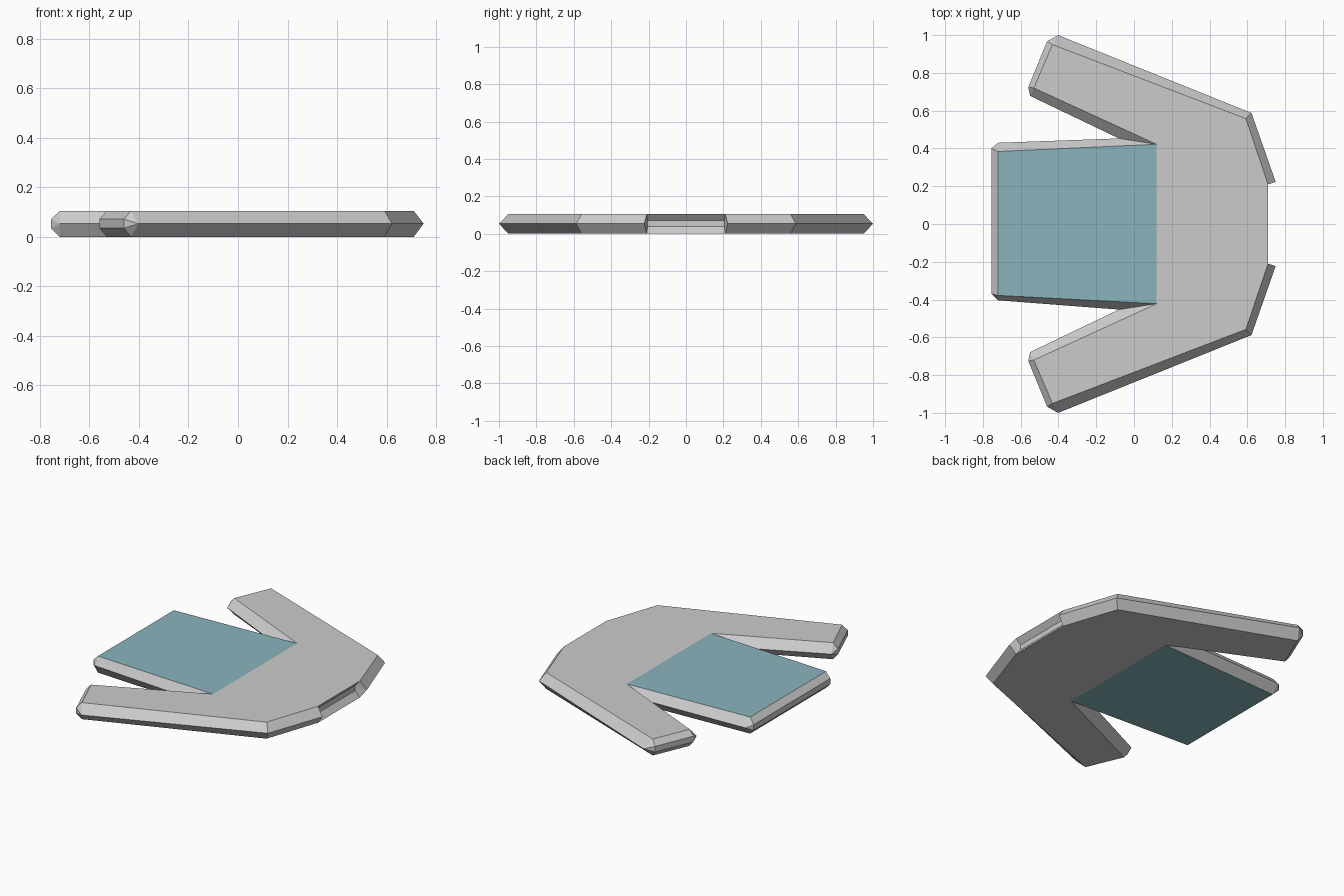
import bpy, bmesh

if "Cube" in bpy.data.objects:
    bpy.data.objects.remove(bpy.data.objects["Cube"])

HEIGHT, MID = 0.105, 0.0535


def material(name, color):
    m = bpy.data.materials.new(name)
    m.diffuse_color = color
    m.use_nodes = True
    m.node_tree.nodes["Principled BSDF"].inputs["Base Color"].default_value = m.diffuse_color
    return m


def plate(name, chain, cap_mat=None):
    """Flat plate: each chain entry is (cap xy, rim xy, half height of rim), counter-clockwise."""
    bm = bmesh.new()
    cache = {}

    def vert(xy, z):
        key = (round(xy[0], 4), round(xy[1], 4), round(z, 4))
        if key not in cache:
            cache[key] = bm.verts.new(key)
        return cache[key]

    def face(verts, slot=0):
        unique = list(dict.fromkeys(verts))
        if len(unique) > 2:
            bm.faces.new(unique).material_index = slot

    columns = [[vert(cap, 0), vert(rim, MID - h), vert(rim, MID + h), vert(cap, HEIGHT)]
               for cap, rim, h in chain]
    for a, b in zip(columns, columns[1:]):
        for i in range(3):
            face([a[i], b[i], b[i + 1], a[i + 1]])
    slot = 1 if cap_mat else 0
    face([c[3] for c in columns], slot)
    face([c[0] for c in reversed(columns)], slot)

    mesh = bpy.data.meshes.new(name)
    bm.to_mesh(mesh)
    bm.free()
    if cap_mat:
        mesh.materials.append(material("grey", (0.8, 0.8, 0.8, 1)))
        mesh.materials.append(cap_mat)
    obj = bpy.data.objects.new(name, mesh)
    bpy.context.collection.objects.link(obj)
    return obj


def mirror(chain):
    return [((c[0], -c[1]), (r[0], -r[1]), h) for c, r, h in reversed(chain)]


root = ((0.12, 0.422), (-0.08, 0.453), 0)

# Swept body with two arms and a recessed slot in its nose
half = [
    ((0.71, 0.21), (0.68, 0.205), 0.016),
    ((0.71, 0.21), (0.75, 0.223), 0),
    ((0.592, 0.558), (0.622, 0.588), 0),
    ((-0.432, 0.95), (-0.402, 1.0), 0),
    ((-0.432, 0.95), (-0.46, 0.967), 0.018),
    ((-0.53, 0.72), (-0.56, 0.725), 0.018),
    ((-0.53, 0.72), (-0.55, 0.678), 0),
    root,
]
plate("swept_body", mirror(half) + half)

# Central tail panel with coloured top and underside
tail = [
    root,
    ((-0.72, 0.384), (-0.72, 0.43), 0),
    ((-0.72, 0.384), (-0.755, 0.40), 0.018),
    ((-0.72, -0.378), (-0.755, -0.37), 0.018),
    ((-0.72, -0.378), (-0.72, -0.404), 0),
] + mirror([root])
plate("tail_panel", tail, material("teal", (0.25, 0.46, 0.5, 1)))
